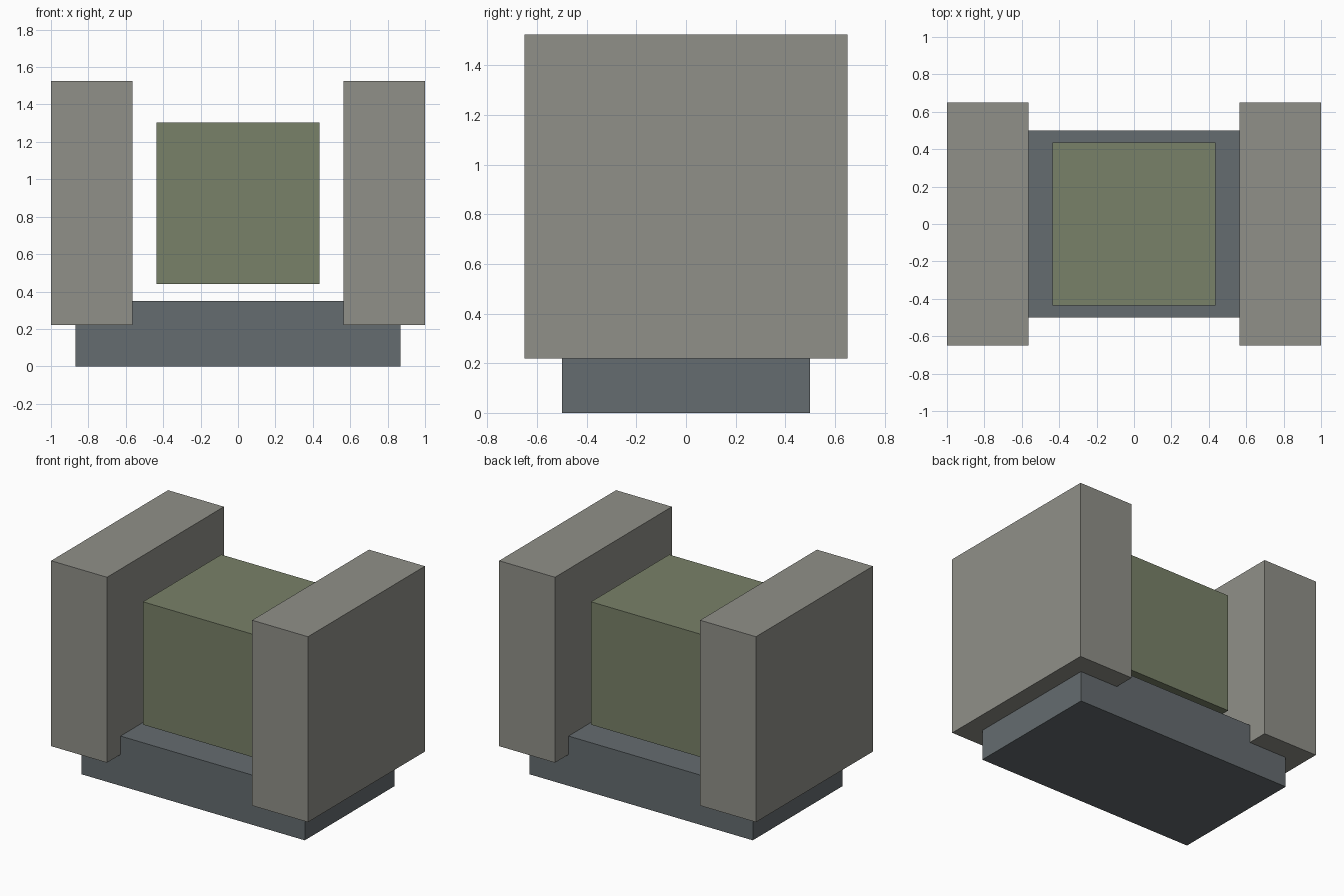
import bpy

if "Cube" in bpy.data.objects:
    bpy.data.objects.remove(bpy.data.objects["Cube"])


def material(name, rgb):
    mat = bpy.data.materials.new(name)
    mat.diffuse_color = (*rgb, 1.0)
    mat.use_nodes = True
    mat.node_tree.nodes["Principled BSDF"].inputs["Base Color"].default_value = mat.diffuse_color
    return mat


def box(name, lo, hi, mat):
    """Axis-aligned box between two opposite corners."""
    centre = [(a + b) / 2 for a, b in zip(lo, hi)]
    bpy.ops.mesh.primitive_cube_add(size=1, location=centre)
    obj = bpy.context.object
    obj.name = name
    obj.scale = [b - a for a, b in zip(lo, hi)]
    bpy.ops.object.transform_apply(location=False, rotation=False, scale=True)
    obj.data.materials.append(mat)
    return obj


slate = material("slate", (0.13, 0.15, 0.16))
stone = material("stone", (0.28, 0.28, 0.25))
green = material("green", (0.19, 0.22, 0.14))

# Base plate, running up between the side blocks
box("base", (-0.87, -0.5, 0), (0.87, 0.5, 0.35), slate)

# Floating centre cube
box("core", (-0.435, -0.435, 0.44), (0.435, 0.435, 1.305), green)

# Tall side blocks, mirrored left and right
for side, x0, x1 in (("left", -1.0, -0.565), ("right", 0.565, 1.0)):
    box(side + "_block", (x0, -0.65, 0.22), (x1, 0.65, 1.525), stone)
